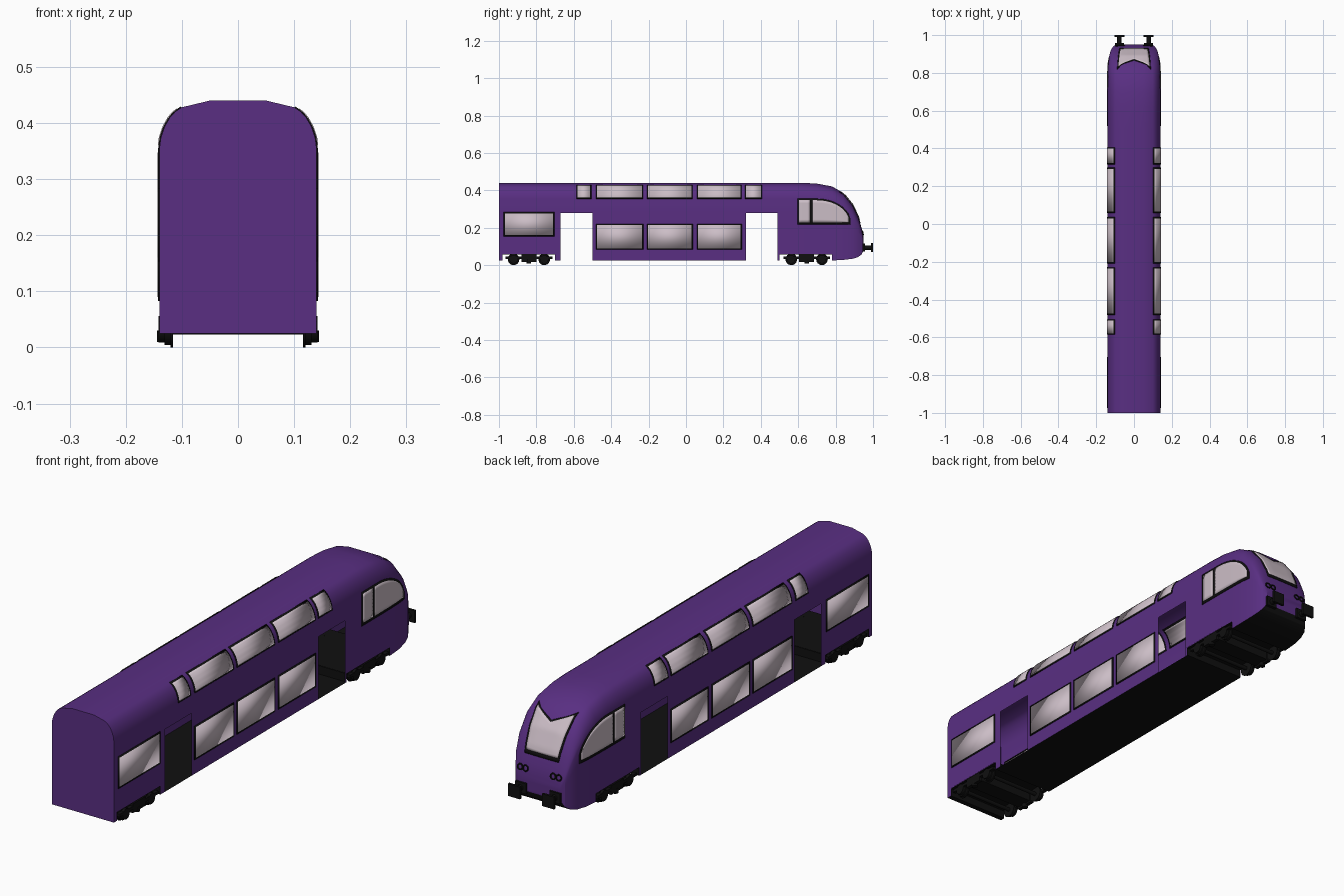
import bpy, bmesh, math
from mathutils import Vector, Matrix
from mathutils.bvhtree import BVHTree

if "Cube" in bpy.data.objects:
    bpy.data.objects.remove(bpy.data.objects["Cube"])


def material(name, rgb):
    m = bpy.data.materials.new(name)
    m.diffuse_color = (*rgb, 1)
    m.use_nodes = True
    m.node_tree.nodes["Principled BSDF"].inputs["Base Color"].default_value = m.diffuse_color
    return m


PURPLE = material("purple_paint", (0.100, 0.028, 0.225))
BLACK = material("black_parts", (0.005, 0.005, 0.005))
GLASS = material("pale_glass", (0.60, 0.51, 0.565))


def finish(name, bm, mats, angle=25):
    me = bpy.data.meshes.new(name)
    bm.to_mesh(me)
    bm.free()
    for m in mats:
        me.materials.append(m)
    ob = bpy.data.objects.new(name, me)
    bpy.context.collection.objects.link(ob)
    bpy.ops.object.select_all(action='DESELECT')
    ob.select_set(True)
    bpy.context.view_layer.objects.active = ob
    bpy.ops.object.shade_smooth_by_angle(angle=math.radians(angle))
    return ob


def add_box(bm, x0, x1, y0, y1, z0, z1):
    mat = Matrix.Translation(((x0 + x1) / 2, (y0 + y1) / 2, (z0 + z1) / 2))
    bmesh.ops.create_cube(bm, size=1, matrix=mat @ Matrix.Diagonal((x1 - x0, y1 - y0, z1 - z0, 1)))


def add_cyl(bm, center, r, depth, axis, seg=20):
    rot = Matrix.Rotation(math.pi / 2, 4, 'Y' if axis == 'X' else 'X') if axis != 'Z' else Matrix()
    bmesh.ops.create_cone(bm, cap_ends=True, segments=seg, radius1=r, radius2=r, depth=depth,
                          matrix=Matrix.Translation(center) @ rot)


# ---- body shell: stations of y, half width, roof height, bottom height
DOORS = [(-0.67, -0.50), (0.32, 0.49)]
BAYS = [(-0.98, -0.70), (0.50, 0.78)]
stations = [(y, 0.14, 0.44, 0.025) for y in (-1, -0.98, -0.70, -0.67, -0.50, 0.32, 0.49, 0.50, 0.62)]
stations += [(0.70, 0.14, 0.436, 0.025), (0.78, 0.139, 0.421, 0.025), (0.84, 0.137, 0.387, 0.028),
             (0.89, 0.131, 0.325, 0.034), (0.92, 0.123, 0.262, 0.043), (0.94, 0.111, 0.195, 0.058),
             (0.949, 0.097, 0.15, 0.082)]


def section(y, w, h, b):
    s, k = (h - b) / 0.415, w / 0.14
    half = [(w, b), (w, b + 0.035 * s), (w, b + 0.255 * s), (w, b + 0.33 * s)]
    for x, drop in [(0.1375, 0.066), (0.131, 0.047), (0.122, 0.031), (0.112, 0.020), (0.10, 0.012), (0.05, 0)]:
        half.append((x * k, h - drop * s))
    return [(x, y, z) for x, z in half] + [(-x, y, z) for x, z in reversed(half)]


bm = bmesh.new()
rings = [[bm.verts.new(p) for p in section(*s)] for s in stations]
n = len(rings[0])
remove = []
for i in range(len(rings) - 1):
    mid = (stations[i][0] + stations[i + 1][0]) / 2
    in_door = any(a < mid < b for a, b in DOORS)
    in_bay = any(a < mid < b for a, b in BAYS)
    for j in range(n):
        k = (j + 1) % n
        f = bm.faces.new((rings[i][j], rings[i][k], rings[i + 1][k], rings[i + 1][j]))
        f.material_index = 1 if j == n - 1 else 0
        skirt, door_row = j in (0, n - 2), j in (1, n - 3)
        if (in_door and (skirt or door_row)) or (in_bay and (skirt or j == n - 1)):
            remove.append(f)
bm.faces.new(rings[0])
bm.faces.new(rings[-1])
bmesh.ops.recalc_face_normals(bm, faces=bm.faces)
bm.normal_update()
bvh = BVHTree.FromBMesh(bm)
bmesh.ops.delete(bm, geom=remove, context='FACES')
finish("car_body", bm, [PURPLE, BLACK])


# ---- thin window plates wrapped onto the body
def patch(name, fn, nu, nv, side, mat, thick, off):
    bm = bmesh.new()
    d = Vector((-side, 0, 0)) if side else Vector((0, -1, 0))
    grid = []
    for i in range(nu + 1):
        col = []
        for j in range(nv + 1):
            a, z = fn(i / nu, j / nv)
            o = Vector((side, a, z)) if side else Vector((a, 2, z))
            loc, nor, _, _ = bvh.ray_cast(o, d)
            if loc is None:
                loc, nor, _, _ = bvh.find_nearest(Vector((side * 0.14, a, z)) if side else Vector((a, 0.9, z)))
            col.append(bm.verts.new(loc + nor * off))
        grid.append(col)
    for i in range(nu):
        for j in range(nv):
            bm.faces.new((grid[i][j], grid[i + 1][j], grid[i + 1][j + 1], grid[i][j + 1]))
    bm.normal_update()
    if sum(f.normal.dot(d) for f in bm.faces) > 0:
        bmesh.ops.reverse_faces(bm, faces=bm.faces)
    ob = finish(name, bm, [mat])
    mod = ob.modifiers.new("thickness", 'SOLIDIFY')
    mod.thickness, mod.offset = thick, 0


def frame(name, fn, nu, nv, side):
    patch(name, fn, nu, nv, side, BLACK, 0.004, 0.0002)


def glass(name, fn, nu, nv, side):
    patch(name, fn, nu, nv, side, GLASS, 0.006, 0.0006)


def rect(y0, y1, z0, z1, m=0.0):
    return lambda u, v: (y0 - m + (y1 - y0 + 2 * m) * u, z0 - m + (z1 - z0 + 2 * m) * v)


def cab_shape(y0, y1, z0, grow):
    def fn(u, v):
        y = y0 + (y1 - y0) * u
        t = max(0.0, (y - 0.70) / (0.175 + grow))
        top = 0.225 + (0.122 + grow) * math.sqrt(max(0.0, 1 - t * t))
        return y, z0 + (top - z0) * v
    return fn


def screen_shape(m, z0):
    def fn(u, v):
        s = 2 * u - 1
        top = 0.348 + m + 0.036 * abs(s)
        return s * (0.070 + 0.012 * v + m), z0 + (top - z0) * v
    return fn


MID = [(-0.475, -0.235), (-0.202, 0.03), (0.065, 0.292)]
LOWER = [(-0.968, -0.71, 0.16, 0.277)] + [(a, b, 0.09, 0.214) for a, b in MID]
UPPER = [(-0.58, -0.512)] + MID + [(0.322, 0.40)]
for side, tag in ((1, "right"), (-1, "left")):
    for i, w in enumerate(LOWER):
        frame(f"lower_window_frame_{tag}_{i}", rect(*w, 0.007), 1, 1, side)
        glass(f"lower_window_{tag}_{i}", rect(*w), 1, 1, side)
    for i, (a, b) in enumerate(UPPER):
        frame(f"roof_window_frame_{tag}_{i}", rect(a - 0.006, b + 0.006, 0.355, 0.4275), 1, 14, side)
        glass(f"roof_window_{tag}_{i}", rect(a, b, 0.361, 0.423), 1, 14, side)
    frame(f"cab_window_frame_{tag}", cab_shape(0.595, 0.880, 0.217, 0.008), 24, 8, side)
    glass(f"cab_window_rear_{tag}", cab_shape(0.603, 0.664, 0.229, 0), 4, 8, side)
    glass(f"cab_window_front_{tag}", cab_shape(0.676, 0.869, 0.229, 0), 20, 8, side)
frame("windscreen_frame", screen_shape(0.007, 0.226), 16, 14, 0)
glass("windscreen", screen_shape(0, 0.24), 16, 14, 0)

# ---- headlights, twin ringed lamps following the nose
for side, tag in ((1, "right"), (-1, "left")):
    for i, x in enumerate((0.062, 0.087)):
        loc, nor, _, _ = bvh.ray_cast(Vector((side * x, 2, 0.172)), Vector((0, -1, 0)))
        bpy.ops.mesh.primitive_torus_add(major_radius=0.011, minor_radius=0.003, major_segments=20,
                                         minor_segments=8, location=loc + nor * 0.002,
                                         rotation=nor.to_track_quat('Z', 'Y').to_euler())
        ob = bpy.context.object
        ob.name = f"headlight_ring_{tag}_{i}"
        ob.data.materials.append(BLACK)

# ---- buffers
for side, tag in ((1, "right"), (-1, "left")):
    bm = bmesh.new()
    c = side * 0.077
    add_box(bm, c - 0.024, c + 0.024, 0.935, 0.957, 0.073, 0.115)
    add_cyl(bm, (c, 0.97, 0.094), 0.012, 0.05, 'Y', 16)
    add_box(bm, c - 0.027, c + 0.027, 0.99, 1.0, 0.069, 0.119)
    finish(f"buffer_{tag}", bm, [BLACK])

# ---- recessed bays above the bogies
for i, (a, b) in enumerate(BAYS):
    bm = bmesh.new()
    add_box(bm, -0.138, 0.138, a, b, 0.058, 0.061)
    add_box(bm, -0.138, 0.138, a - 0.002, a, 0.026, 0.06)
    add_box(bm, -0.138, 0.138, b, b + 0.002, 0.026, 0.06)
    finish(f"bogie_bay_{i}", bm, [BLACK])

# ---- bogies: wheels, axles, side frames and springs
for i, yc in enumerate((-0.84, 0.645)):
    bm = bmesh.new()
    for dy in (-0.082, 0.082):
        y = yc + dy
        add_cyl(bm, (0, y, 0.031), 0.008, 0.25, 'X', 12)
        for s in (1, -1):
            add_cyl(bm, (s * 0.118, y, 0.031), 0.031, 0.004, 'X', 24)
            add_cyl(bm, (s * 0.124, y, 0.031), 0.027, 0.014, 'X', 24)
            add_cyl(bm, (s * 0.136, y, 0.031), 0.022, 0.012, 'X', 16)
    for s in (1, -1):
        x0, x1 = sorted((s * 0.127, s * 0.142))
        add_box(bm, x0, x1, yc - 0.125, yc + 0.125, 0.034, 0.046)
        add_box(bm, x0, x1, yc - 0.04, yc + 0.04, 0.018, 0.056)
        add_cyl(bm, (s * 0.132, yc, 0.02), 0.012, 0.02, 'Z', 12)
    add_box(bm, -0.128, 0.128, yc - 0.035, yc + 0.035, 0.025, 0.058)
    finish(f"bogie_{i}", bm, [BLACK])
